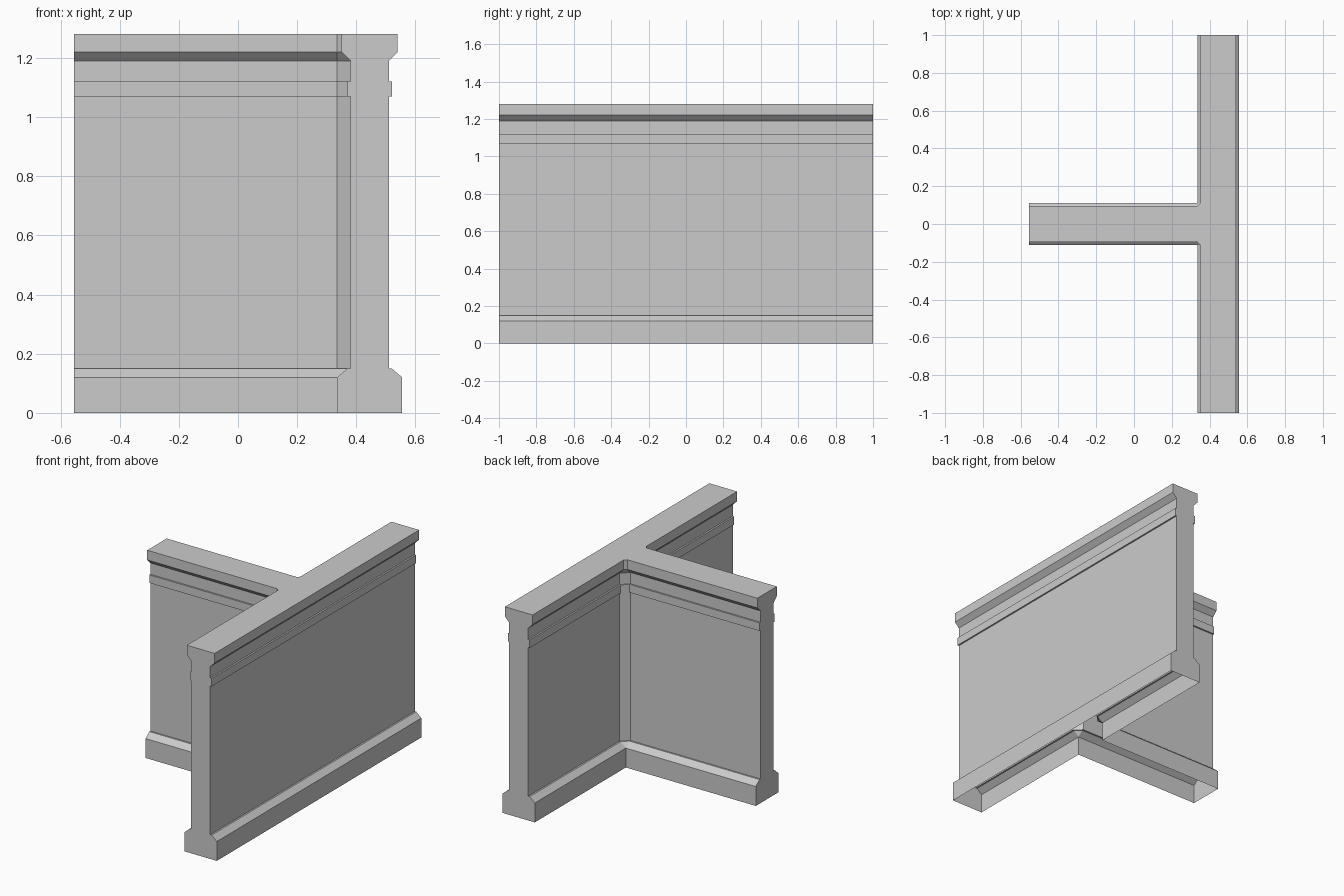
import bpy, bmesh

if "Cube" in bpy.data.objects:
    bpy.data.objects.remove(bpy.data.objects["Cube"])

# Wall moulding profile: (height, half thickness)
PROFILE = [(0, .11), (.12, .11), (.15, .075), (.15, .065), (1.07, .065),
           (1.07, .075), (1.12, .075), (1.12, .065), (1.19, .065),
           (1.22, .095), (1.28, .095)]
CENTRE = .445   # x centre line of the long wall
BASE = .11      # plinth half thickness, where the corner chamfers begin
STEM_END = -.555


def outline(h):
    """T-shaped plan, anticlockwise, with chamfered inner corners."""
    side = [(CENTRE + h, 1), (CENTRE - h, 1), (CENTRE - h, BASE),
            (CENTRE - BASE, h), (STEM_END, h)]
    return side + [(x, -y) for x, y in reversed(side)]


bm = bmesh.new()
rings = [[bm.verts.new((x, y, z)) for x, y in outline(h)] for z, h in PROFILE]
count = len(rings[0])
end_sides = (0, 4, 8)

# Moulded faces, and flat caps on the three wall ends
for i in range(count):
    j = (i + 1) % count
    if i in end_sides:
        bm.faces.new([r[j] for r in rings] + [r[i] for r in reversed(rings)])
        # (side 0 to 1 is the +y end, 4 to 5 the stem end, 8 to 9 the -y end)
    else:
        for low, high in zip(rings, rings[1:]):
            bm.faces.new((low[i], low[j], high[j], high[i]))

# Flat top; the underside stays open
bm.faces.new(rings[-1])
bmesh.ops.remove_doubles(bm, verts=bm.verts[:], dist=.0001)

mesh = bpy.data.meshes.new("t_junction_wall")
bm.to_mesh(mesh)
bm.free()
wall = bpy.data.objects.new("t_junction_wall", mesh)
bpy.context.collection.objects.link(wall)
